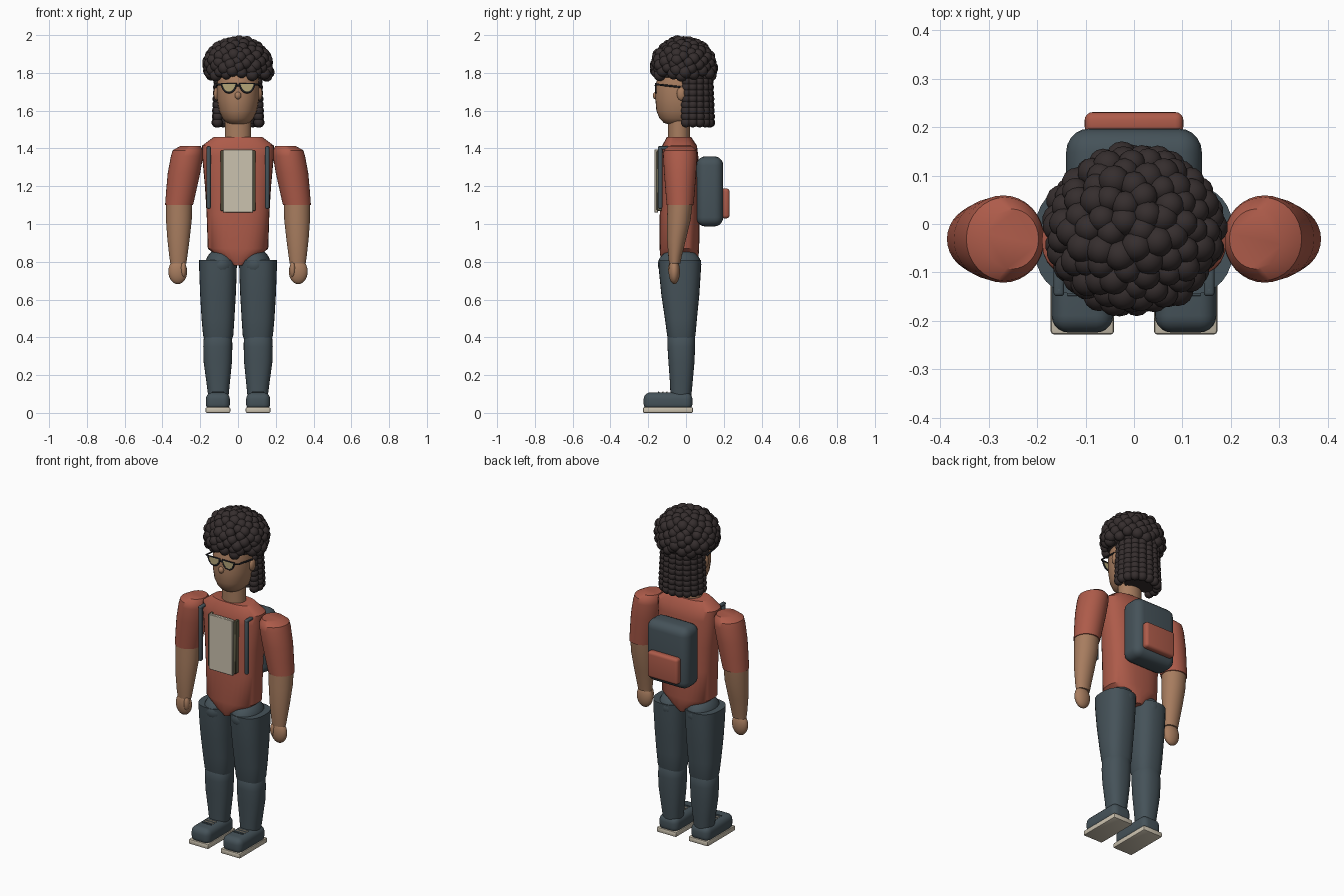
import bpy, bmesh, math, random
from mathutils import Matrix, Vector

random.seed(4)
if "Cube" in bpy.data.objects:
    bpy.data.objects.remove(bpy.data.objects["Cube"])


def material(name, r, g, b):
    m = bpy.data.materials.new(name)
    m.use_nodes = True
    m.diffuse_color = (r, g, b, 1)
    node = next(n for n in m.node_tree.nodes if n.type == 'BSDF_PRINCIPLED')
    node.inputs["Base Color"].default_value = (r, g, b, 1)
    return m


RUST = material("rust_cloth", .42, .105, .068)
SLATE = material("slate_cloth", .06, .085, .1)
SKIN = material("warm_skin", .39, .205, .115)
HAIR = material("dark_hair", .036, .027, .027)
CREAM = material("cream", .6, .54, .43)
OLIVE = material("olive_trim", .13, .12, .07)
LENS = material("amber_lens", .46, .38, .19)
BLACK = material("black_frame", .015, .016, .02)


def finish(bm, name, mat, angle=40):
    bmesh.ops.recalc_face_normals(bm, faces=bm.faces)
    mesh = bpy.data.meshes.new(name)
    bm.to_mesh(mesh)
    bm.free()
    mesh.materials.append(mat)
    ob = bpy.data.objects.new(name, mesh)
    bpy.context.collection.objects.link(ob)
    bpy.ops.object.select_all(action='DESELECT')
    ob.select_set(True)
    bpy.context.view_layer.objects.active = ob
    bpy.ops.object.shade_smooth_by_angle(angle=math.radians(angle))
    return ob


def loft(name, mat, rings, power=2, side=1, n=32):
    """Stack of superellipse rings: (z, centre x, centre y, radius x, radius y)."""
    bm = bmesh.new()
    loops = []
    for z, cx, cy, rx, ry in rings:
        loop = []
        for i in range(n):
            c, s = math.cos(math.tau * i / n), math.sin(math.tau * i / n)
            x = math.copysign(abs(c) ** (2 / power), c) * rx
            y = math.copysign(abs(s) ** (2 / power), s) * ry
            loop.append(bm.verts.new((side * cx + x, cy + y, z)))
        loops.append(loop)
    for a, b in zip(loops, loops[1:]):
        for i in range(n):
            j = (i + 1) % n
            bm.faces.new((a[i], a[j], b[j], b[i]))
    bm.faces.new(loops[0])
    bm.faces.new(loops[-1])
    return finish(bm, name, mat)


def add_ball(bm, centre, radii, u=24, v=16):
    m = Matrix.Translation(centre) @ Matrix.Diagonal((*radii, 1))
    bmesh.ops.create_uvsphere(bm, u_segments=u, v_segments=v, radius=1, matrix=m)


def ball(name, mat, centre, radii):
    bm = bmesh.new()
    add_ball(bm, centre, radii)
    return finish(bm, name, mat)


def box(name, mat, low, high, bevel=0, segments=4):
    low, high = Vector(low), Vector(high)
    bm = bmesh.new()
    m = Matrix.Translation((low + high) / 2) @ Matrix.Diagonal((*(high - low), 1))
    bmesh.ops.create_cube(bm, size=1, matrix=m)
    if bevel:
        bmesh.ops.bevel(bm, geom=bm.edges[:], offset=bevel, segments=segments,
                        profile=.5, affect='EDGES')
    return finish(bm, name, mat)


def tube(name, mat, points, radius, cyclic=False):
    cu = bpy.data.curves.new(name, 'CURVE')
    cu.dimensions = '3D'
    cu.bevel_depth, cu.bevel_resolution, cu.use_fill_caps = radius, 2, True
    sp = cu.splines.new('POLY')
    sp.points.add(len(points) - 1)
    for p, co in zip(sp.points, points):
        p.co = (*co, 1)
    sp.use_cyclic_u = cyclic
    cu.materials.append(mat)
    ob = bpy.data.objects.new(name, cu)
    bpy.context.collection.objects.link(ob)
    return ob


# Torso, neck and head
loft("shirt_body", RUST, [
    (.78, 0, -.035, .03, .085), (.82, 0, -.035, .10, .10), (.87, 0, -.035, .16, .105),
    (1.05, 0, -.034, .166, .105), (1.2, 0, -.033, .175, .102), (1.36, 0, -.033, .19, .098),
    (1.415, 0, -.034, .19, .092), (1.46, 0, -.037, .13, .065)], 2.6)
loft("neck", SKIN, [(1.43, 0, -.037, .07, .058), (1.58, 0, -.037, .07, .058)])
loft("head", SKIN, [
    (1.525, 0, -.045, .035, .04), (1.535, 0, -.042, .06, .075), (1.56, 0, -.038, .083, .103),
    (1.6, 0, -.036, .1, .121), (1.66, 0, -.035, .111, .127), (1.73, 0, -.035, .112, .127),
    (1.8, 0, -.03, .105, .115), (1.87, 0, -.02, .08, .09)], 2.1)
ball("nose", SKIN, (0, -.16, 1.68), (.017, .016, .02))

# Chest panel with trim
box("chest_panel", CREAM, (-.079, -.167, 1.06), (.079, -.148, 1.395), .003, 1)

# Backpack
box("backpack", SLATE, (-.14, .055, .987), (.14, .197, 1.358), .048, 5)
box("backpack_pocket", RUST, (-.102, .185, 1.03), (.102, .231, 1.188), .017, 4)

for s, side in ((1, "left"), (-1, "right")):
    # Trousers
    ball(side + "_hip", SLATE, (s * .09, -.034, .785), (.083, .115, .085))
    loft(side + "_thigh", SLATE, [
        (.38, .105, -.025, .07, .066), (.41, .105, -.025, .08, .075),
        (.5, .106, -.027, .087, .085), (.62, .106, -.03, .094, .1),
        (.74, .106, -.032, .099, .11), (.81, .106, -.033, .1, .113)], 2.5, s)
    loft(side + "_shin", SLATE, [
        (.09, .104, -.027, .054, .055), (.16, .105, -.025, .062, .06),
        (.27, .107, -.024, .075, .069), (.35, .107, -.025, .077, .073),
        (.4, .106, -.025, .075, .073), (.425, .106, -.025, .06, .06)], 2.4, s)

    # Shoes
    x0, x1 = sorted((s * .041, s * .172))
    box(side + "_sole", CREAM, (x0, -.228, 0), (x1, .037, .03), .007, 2)
    box(side + "_shoe", SLATE, (x0 + .002, -.224, .012), (x1 - .002, .034, .108), .035, 5)
    for i in range(3):
        y = -.145 + .022 * i
        tube(side + "_lace", CREAM if i else SLATE,
             [(s * .075, y, .109), (s * .137, y, .109)], .004)

    # Arms
    loft(side + "_sleeve", RUST, [
        (1.10, .312, -.031, .074, .071), (1.18, .3, -.031, .08, .078),
        (1.27, .286, -.031, .086, .085), (1.36, .27, -.031, .085, .09),
        (1.39, .266, -.031, .08, .086), (1.412, .252, -.031, .055, .062)], 2, s)
    loft(side + "_forearm", SKIN, [
        (.79, .316, -.06, .042, .03), (.83, .316, -.058, .048, .036),
        (.92, .315, -.05, .059, .05), (1.02, .313, -.038, .068, .062),
        (1.12, .312, -.031, .07, .067)], 2, s)
    ball(side + "_hand", SKIN, (s * .319, -.062, .748), (.05, .03, .066))
    ball(side + "_thumb", SKIN, (s * .289, -.075, .76), (.016, .02, .042))

    # Straps and panel trim
    box(side + "_strap", SLATE, (s * .155 - .011, -.149, 1.08),
        (s * .155 + .011, -.125, 1.412), .009, 3)
    box(side + "_strap_top", SLATE, (s * .155 - .011, -.149, 1.395),
        (s * .155 + .011, -.07, 1.412), .007, 3)
    box(side + "_panel_trim", OLIVE, (s * .085 - .008, -.155, 1.07),
        (s * .085 + .008, -.12, 1.388), .003, 1)

    # Ears and glasses
    ball(side + "_ear", SKIN, (s * .113, -.025, 1.69), (.016, .024, .036))
    outline = [(s * .048 + .038 * math.cos(a), -.16, 1.743 + .047 * math.sin(a))
               for a in (math.pi * (1 + i / 14) for i in range(15))]
    tube(side + "_frame", BLACK, outline, .005, True)
    bm = bmesh.new()
    face = bm.faces.new([bm.verts.new(p) for p in outline])
    ext = bmesh.ops.extrude_face_region(bm, geom=[face])
    bmesh.ops.translate(bm, vec=(0, -.003, 0),
                        verts=[v for v in ext["geom"] if isinstance(v, bmesh.types.BMVert)])
    finish(bm, side + "_lens", LENS)
    tube(side + "_temple", BLACK, [(s * .086, -.16, 1.738), (s * .108, -.148, 1.738),
                                   (s * .117, -.03, 1.725)], .005)
tube("glasses_bridge", BLACK, [(-.012, -.162, 1.733), (.012, -.162, 1.733)], .005)

# Curly crown: balls spread over a dome around a solid core
bm = bmesh.new()
add_ball(bm, (0, -.012, 1.83), (.155, .145, .135))
bmesh.ops.bisect_plane(bm, geom=bm.verts[:] + bm.edges[:] + bm.faces[:],
                       plane_co=(0, 0, 1.775), plane_no=(0, 0, -1), clear_outer=True)
bmesh.ops.holes_fill(bm, edges=[e for e in bm.edges if e.is_boundary])
count = 125
for i in range(count):
    u = 1 - 1.34 * (i + .5) / count
    r = math.sqrt(1 - u * u)
    a = i * math.pi * (3 - math.sqrt(5)) + random.uniform(-.08, .08)
    k = random.uniform(.97, 1.03)
    size = random.uniform(.028, .034)
    add_ball(bm, (.159 * k * r * math.cos(a), -.012 + .148 * k * r * math.sin(a),
                  1.83 + .138 * k * u), (size,) * 3, 14, 9)
finish(bm, "curly_crown", HAIR, 60)

# Hanging curls wrapped round the nape
bm = bmesh.new()
columns, rows = 11, 9
for c in range(columns):
    a = math.radians(-108 + 216 * c / (columns - 1))
    for row in range(rows):
        k = 1.02 - .012 * row
        add_ball(bm, (.112 * k * math.sin(a), .03 + .096 * k * math.cos(a),
                      1.538 + .031 * row), (.027, .027, .027), 14, 9)
finish(bm, "nape_curls", HAIR, 60)
loft("nape_core", HAIR, [(1.53, 0, .05, .095, .07), (1.8, 0, .04, .09, .07)])
